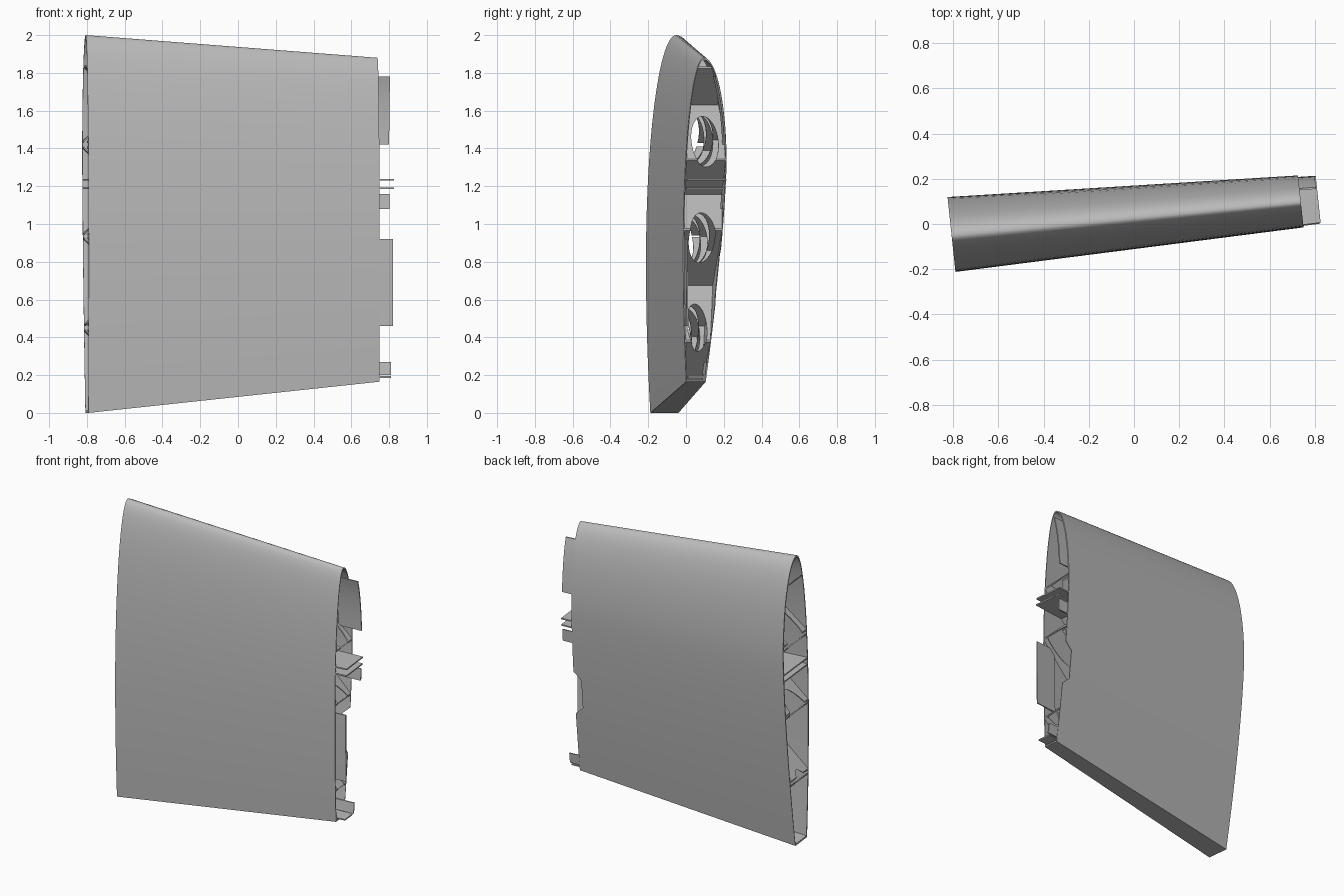
import bpy, bmesh, math
from mathutils import Vector

if "Cube" in bpy.data.objects:
    bpy.data.objects.remove(bpy.data.objects["Cube"])

grey = bpy.data.materials.new("light_grey")
grey.use_nodes = True
grey.diffuse_color = (0.5, 0.5, 0.5, 1)
grey.node_tree.nodes["Principled BSDF"].inputs["Base Color"].default_value = (0.5, 0.5, 0.5, 1)

# Wing frame: s runs along the span, z is height, t goes from front to back skin
FRONT_A, FRONT_B = Vector((-0.79, -0.212, 0)), Vector((0.75, -0.015, 0))
ACROSS = Vector((-0.105, 0.995, 0))
SPAN = 1.54


def mix(a, b, f):
    return a + (b - a) * f


def base_z(s):
    return mix(0, 0.165, s)


def chord(s):
    return mix(2.0, 1.715, s)


def point(s, z, t):
    p = FRONT_A.lerp(FRONT_B, s) if 0 <= s <= 1 else FRONT_A + (FRONT_B - FRONT_A) * s
    p = p + ACROSS * (mix(0.333, 0.231, s) * t)
    return Vector((p.x, p.y, z))


def u_at(s, z):
    return min(max((z - base_z(s)) / chord(s), 0), 1)


def front_t(u):
    if u < 0.4:
        return 0.07 * (1 - u / 0.4) ** 2
    return 0.48 * (1 - math.sqrt(max(0, 1 - ((u - 0.4) / 0.6) ** 2)))


def back_t(u):
    if u < 0.68:
        return 1 - 0.48 * (1 - u / 0.68) ** 1.45
    return 0.48 + 0.52 * math.sqrt(max(0, 1 - ((u - 0.68) / 0.32) ** 2))


def loft(name, rings, wrap=False):
    """Join rings of points into a closed solid; wrap makes a hollow sleeve."""
    bm = bmesh.new()
    vs = [[bm.verts.new(p) for p in ring] for ring in rings]
    n = len(rings[0])
    pairs = list(zip(vs, vs[1:])) + ([(vs[-1], vs[0])] if wrap else [])
    for a, b in pairs:
        for i in range(n):
            j = (i + 1) % n
            bm.faces.new((a[i], a[j], b[j], b[i]))
    if not wrap:
        bm.faces.new(vs[0])
        bm.faces.new(vs[-1])
    bmesh.ops.recalc_face_normals(bm, faces=bm.faces)
    me = bpy.data.meshes.new(name)
    bm.to_mesh(me)
    bm.free()
    me.materials.append(grey)
    ob = bpy.data.objects.new(name, me)
    bpy.context.collection.objects.link(ob)
    return ob


def activate(ob):
    bpy.ops.object.select_all(action='DESELECT')
    ob.select_set(True)
    bpy.context.view_layer.objects.active = ob


def cut(ob, cutters):
    activate(ob)
    for c in cutters:
        m = ob.modifiers.new("cut", 'BOOLEAN')
        m.operation, m.solver, m.object = 'DIFFERENCE', 'EXACT', c
        bpy.ops.object.modifier_apply(modifier=m.name)


def smooth(ob):
    activate(ob)
    bpy.ops.object.shade_smooth_by_angle(angle=math.radians(30))


# Skin: hollow sleeve, open at both ends, with a flat trailing edge
N = 30
us = [1 - (1 - i / N) ** 2 for i in range(N + 1)]
outline = [(u, front_t(u)) for u in us] + [(u, back_t(u)) for u in reversed(us[:-1])]


def section(s, inner):
    ring = []
    for u, t in outline:
        if inner:
            u, t = 0.006 + u * 0.988, 0.5 + (t - 0.5) * 0.95
        ring.append(point(s, base_z(s) + u * chord(s), t))
    return ring


skin = loft("skin", [section(0, False), section(1, False),
                     section(1, True), section(0, True)], wrap=True)
notch = loft("notch_cutter", [
    [point(s, z, t) for z, t in ((lo, 0.65), (hi, 0.65), (hi, 1.15), (lo, 1.15))]
    for s, lo, hi in ((0.965, 0.63, 0.83), (1, 0.58, 0.88), (1.03, 0.58, 0.88))])
notch.hide_render = True
cut(skin, [notch])
smooth(skin)

# Tapered oval tubes that pierce the lattice
tubes = []
for u0 in (0.738, 0.447, 0.172):
    mid = (front_t(u0) + back_t(u0)) / 2
    half = (back_t(u0) - front_t(u0)) * 0.33
    rings = []
    for s in (-0.1, 1.1):
        angles = [2 * math.pi * k / 40 for k in range(40)]
        rings.append([point(s, base_z(s) + (u0 + 0.075 * math.sin(a)) * chord(s),
                            mid + half * math.cos(a)) for a in angles])
    tube = loft("tube_cutter", rings)
    tube.hide_render = True
    tubes.append(tube)


def plate(name, height, s0=0.0, s1=1.0, thick=0.01, steps=48):
    """Thin web from front skin to back skin following height(s)."""
    rings = []
    for i in range(steps + 1):
        s = mix(s0, s1, i / steps)
        z = height(s)
        u = (z - base_z(s)) / chord(s)
        if 0.006 < u < 0.985:
            a, b = front_t(u) + 0.015, back_t(u) - 0.015
            rings.append([point(s, z + dz, t) for dz, t in
                          ((-thick / 2, a), (thick / 2, a), (thick / 2, b), (-thick / 2, b))])
    return loft(name, rings) if len(rings) > 1 else None


# Diagonal lattice webs in two crossing directions
SLOPE = 0.945 * SPAN
rising = (1.34, 0.97, 0.38, -0.05, -0.53, -1.02)
falling = (0.38, 0.97, 1.34, 1.92, 2.4, 2.89)
for name, starts, sign in (("rising_web", rising, 1), ("falling_web", falling, -1)):
    for z_end in starts:
        web = plate(name, lambda s: z_end + sign * SLOPE * (1 - s))
        if web:
            cut(web, tubes)
for ob in tubes + [notch]:
    bpy.data.objects.remove(ob)

# Spar: two parallel plates that stick out of the inboard end
for z in (1.19, 1.235):
    plate("spar_plate", lambda s: z, 0, 1.05, 0.009, 24)
plate("trailing_shelf", lambda s: 0.19, 0.95, 1.04, 0.008, 6)


# Joining tabs lying against the inside of the skin
def tab(name, z0, z1, back):
    rings = []
    for i in range(9):
        z = mix(z0, z1, i / 8)
        u = u_at(1, z)
        t0 = back_t(u) - 0.03 if back else front_t(u) + 0.03
        t1 = t0 + (-0.035 if back else 0.035)
        rings.append([point(s, z, t) for s, t in
                      ((0.94, t0), (1.047, t0), (1.047, t1), (0.94, t1))])
    smooth(loft(name, rings))


for z0, z1 in ((1.42, 1.78), (1.08, 1.16), (0.2, 0.27)):
    tab("back_tab", z0, z1, True)
tab("front_tab", 0.46, 0.92, False)
